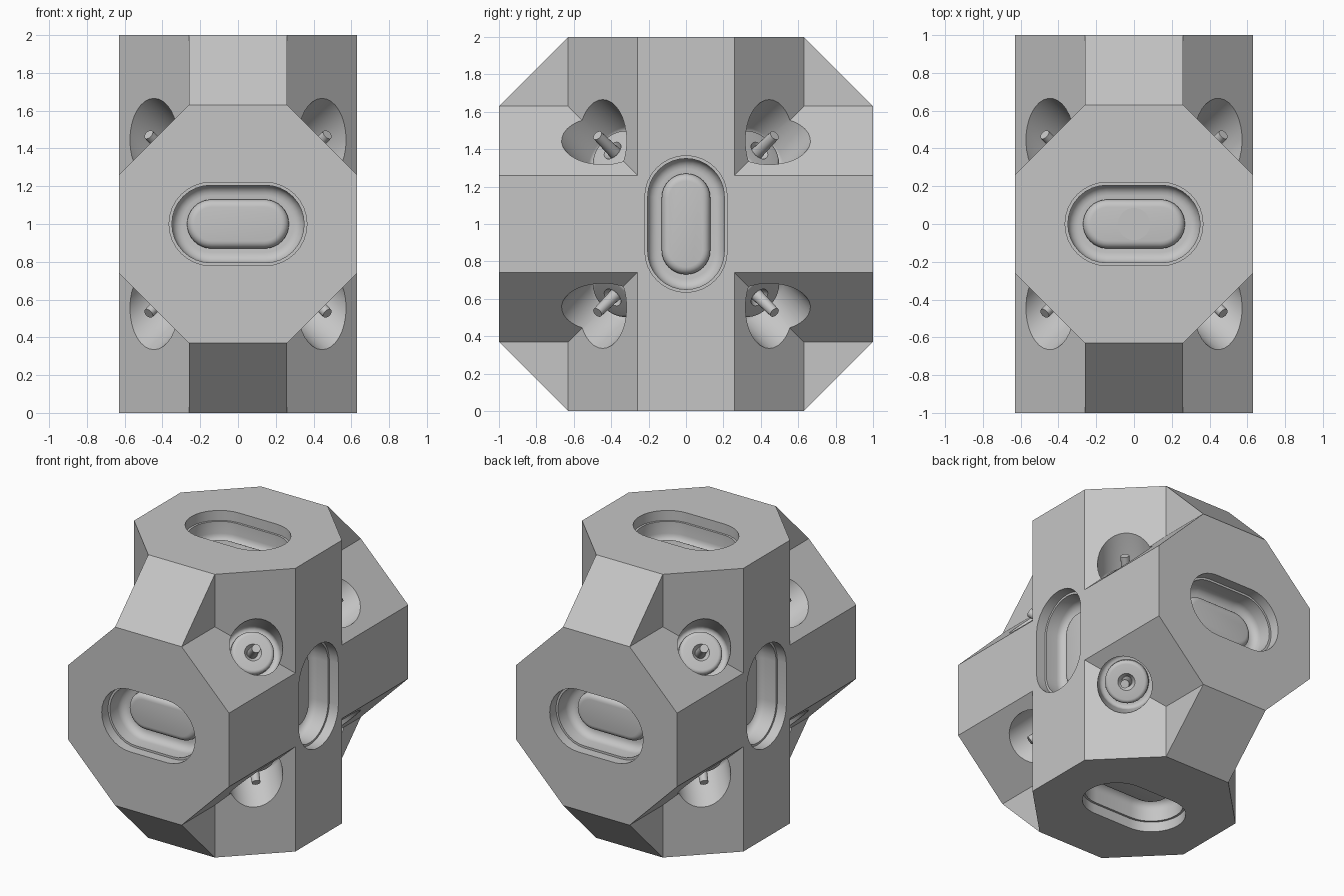
import bpy, bmesh
from math import sin, cos, pi, radians
from mathutils import Matrix, Vector

if "Cube" in bpy.data.objects:
    bpy.data.objects.remove(bpy.data.objects["Cube"])

C = Vector((0, 0, 1))      # model centre
W, K = 0.63, 0.26          # half width and flat half width of the arms
ARM = 1.0                  # half length of the long arms
STRAIGHT = 0.145           # half straight length of the oval slots
HOLE_A = 0.62              # distance of the corner hole floors from the centre

grey = bpy.data.materials.new("light_grey")
grey.use_nodes = True
colour = (0.56, 0.56, 0.56, 1)
grey.diffuse_color = colour
grey.node_tree.nodes["Principled BSDF"].inputs["Base Color"].default_value = colour


def make_object(name, bm):
    bmesh.ops.recalc_face_normals(bm, faces=bm.faces)
    mesh = bpy.data.meshes.new(name)
    bm.to_mesh(mesh)
    bm.free()
    mesh.materials.append(grey)
    ob = bpy.data.objects.new(name, mesh)
    bpy.context.collection.objects.link(ob)
    return ob


def frame(outward, along, distance):
    """Matrix with local z pointing outward, local x following the long direction."""
    z = Vector(outward).normalized()
    x = Vector(along)
    x = (x - z * x.dot(z)).normalized()
    y = z.cross(x)
    rot = Matrix((x, y, z)).transposed().to_4x4()
    return Matrix.Translation(C + z * distance) @ rot


def loft(bm, profile, straight, matrix, half=16):
    """Stack oval (or round) rings given as (radius, height), capped at both ends."""
    rings = []
    for r, h in profile:
        ring = []
        for side in (0, 1):
            count = half + 1 if straight else half
            for i in range(count):
                a = -pi / 2 + pi * side + pi * i / half
                shift = straight * (1 - 2 * side)
                ring.append(bm.verts.new(matrix @ Vector((shift + r * cos(a), r * sin(a), h))))
        rings.append(ring)
    n = len(rings[0])
    for lo, hi in zip(rings, rings[1:]):
        for i in range(n):
            j = (i + 1) % n
            bm.faces.new((lo[i], lo[j], hi[j], hi[i]))
    bm.faces.new(rings[0][::-1])
    bm.faces.new(rings[-1])


def fillet(cx, cz, r, start, end, steps=5):
    """Arc points of a profile, angles in degrees."""
    angles = [radians(start + (end - start) * i / steps) for i in range(steps + 1)]
    return [(cx + r * cos(a), cz + r * sin(a)) for a in angles]


def octagon_prism(name, half, flat, depth, axis):
    pts = [(half, flat), (flat, half), (-flat, half), (-half, flat),
           (-half, -flat), (-flat, -half), (flat, -half), (half, -flat)]
    bm = bmesh.new()
    rings = []
    for d in (-depth, depth):
        ring = []
        for u, v in pts:
            co = [u, v]
            co.insert(axis, d)
            ring.append(bm.verts.new(C + Vector(co)))
        rings.append(ring)
    for i in range(8):
        j = (i + 1) % 8
        bm.faces.new((rings[0][i], rings[0][j], rings[1][j], rings[1][i]))
    bm.faces.new(rings[0])
    bm.faces.new(rings[1])
    return make_object(name, bm)


def boolean(target, tool, operation):
    mod = target.modifiers.new(operation, 'BOOLEAN')
    mod.operation, mod.object, mod.solver = operation, tool, 'EXACT'
    bpy.context.view_layer.objects.active = target
    bpy.ops.object.modifier_apply(modifier=mod.name)
    bpy.data.objects.remove(tool)


# Body: two crossing octagonal arms joined by a thin octagonal web
body = octagon_prism("body", W, K, ARM, 1)
boolean(body, octagon_prism("upright_arm", W, K, ARM, 2), 'UNION')
boolean(body, octagon_prism("web", ARM, W, K, 0), 'UNION')
bm = bmesh.new()
bm.from_mesh(body.data)
bmesh.ops.remove_doubles(bm, verts=bm.verts, dist=1e-4)
bmesh.ops.dissolve_limit(bm, angle_limit=radians(1), verts=bm.verts, edges=bm.edges)
bm.to_mesh(body.data)
bm.free()

# Six oval slots and eight corner holes
slots = {}
for s, sign in ((1, "plus"), (-1, "minus")):
    slots["side_" + sign] = frame((s, 0, 0), (0, 0, 1), W)
    slots["end_" + sign] = frame((0, s, 0), (1, 0, 0), ARM)
    slots["cap_" + sign] = frame((0, 0, s), (1, 0, 0), ARM)
corners = [frame((x, y, z), (0, 0, 1), HOLE_A)
           for x in (-1, 1) for y in (-1, 1) for z in (-1, 1)]

slot_profile = (fillet(0.15, -0.155, 0.055, -90, 0)
                + [(0.205, -0.07), (0.22, -0.07), (0.22, 0.05)])
hole_profile = fillet(0.15, 0.03, 0.03, -90, 0) + [(0.18, 0.4)]
cutters = bmesh.new()
for m in slots.values():
    loft(cutters, slot_profile, STRAIGHT, m)
for m in corners:
    loft(cutters, hole_profile, 0, m)
boolean(body, make_object("cutters", cutters), 'DIFFERENCE')
parts = [body]

# Raised rounded oval pads inside the slots
for name, m in slots.items():
    bm = bmesh.new()
    loft(bm, [(0.13, -0.22)] + fillet(0.09, -0.19, 0.04, 0, 90), STRAIGHT - 0.005, m)
    parts.append(make_object("pad_" + name, bm))

# Flush round cover on the top pad
bm = bmesh.new()
loft(bm, [(0.085, -0.16), (0.085, -0.147)], 0, slots["cap_plus"])
parts.append(make_object("top_cover", bm))

# Round seat with a dimple and a pin in each corner hole
seat = [(0.14, -0.01)] + fillet(0.115, 0.035, 0.025, 0, 90) + [(0.055, 0.06), (0.035, 0.03)]
for i, m in enumerate(corners):
    bm = bmesh.new()
    loft(bm, seat, 0, m)
    parts.append(make_object(f"corner_seat_{i + 1}", bm))
    bm = bmesh.new()
    loft(bm, [(0.034, 0.02), (0.028, 0.2)], 0, m, 8)
    parts.append(make_object(f"corner_pin_{i + 1}", bm))

# Smooth the rounded surfaces, keep the edges sharp
bpy.ops.object.select_all(action='DESELECT')
for ob in parts:
    ob.select_set(True)
bpy.context.view_layer.objects.active = body
bpy.ops.object.shade_smooth_by_angle(angle=radians(30))
